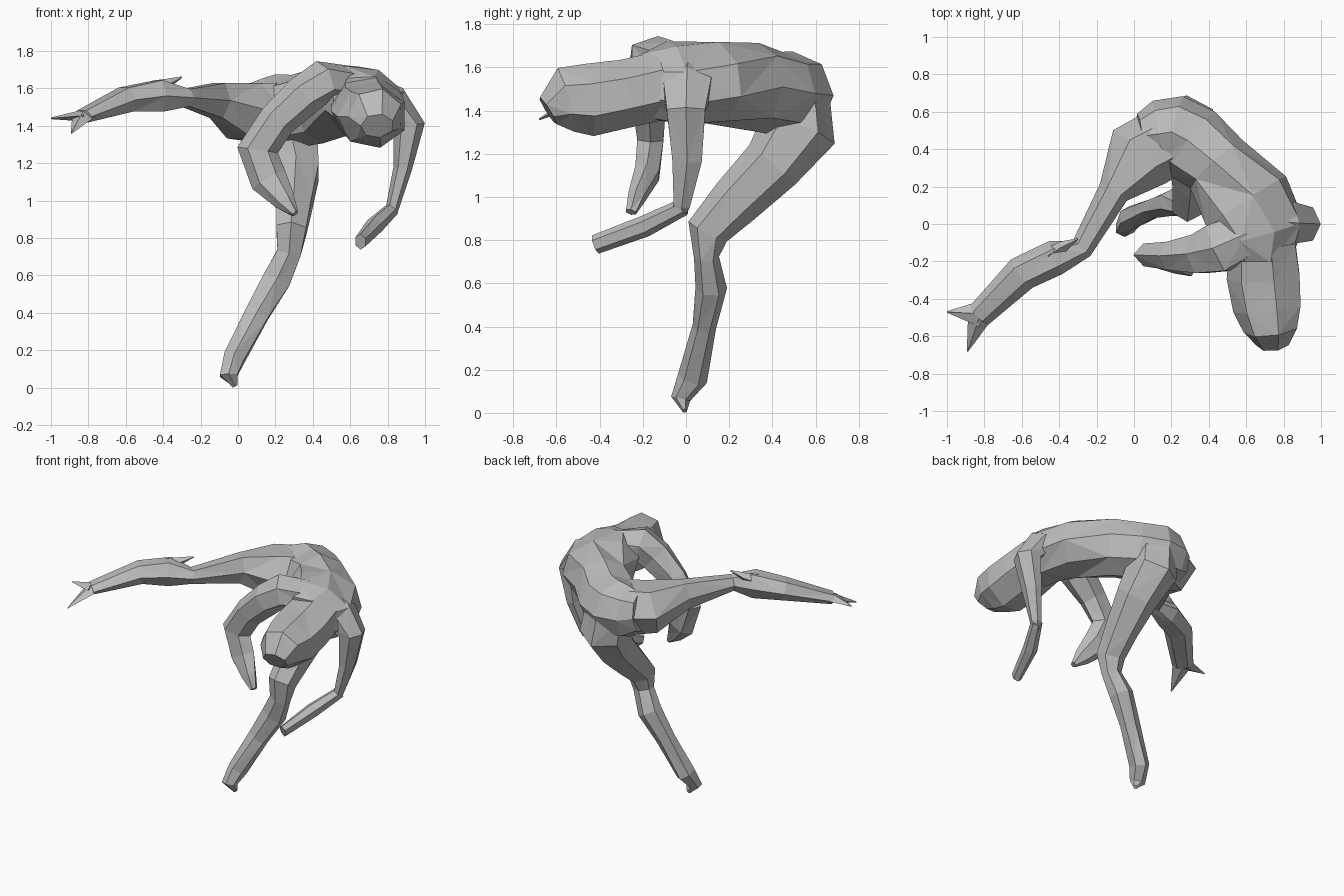
import bpy
import bmesh
import math
from mathutils import Vector

default_cube = bpy.data.objects.get("Cube")
if default_cube:
    bpy.data.objects.remove(default_cube, do_unlink=True)

# One plain grey for the whole figure
grey = bpy.data.materials.new("stone_grey")
grey.use_nodes = True
grey_colour = (0.5, 0.5, 0.5, 1)
grey.diffuse_color = grey_colour
for node in grey.node_tree.nodes:
    if node.type == "BSDF_PRINCIPLED":
        node.inputs["Base Color"].default_value = grey_colour

AXIS_X = Vector((1, 0, 0))
AXIS_Y = Vector((0, 1, 0))
AXIS_Z = Vector((0, 0, 1))


def loft(name, reference, rings, sides=6):
    """Faceted limb through rings of (x, y, z, width, height, optional roll)."""
    mesh_builder = bmesh.new()
    centres = [Vector(ring[:3]) for ring in rings]
    last = len(rings) - 1
    loops = []
    for index, ring in enumerate(rings):
        before = centres[max(index - 1, 0)]
        after = centres[min(index + 1, last)]
        tangent = (after - before).normalized()
        side = tangent.cross(reference).normalized()
        upward = side.cross(tangent)
        roll = ring[5] if len(ring) > 5 else 0
        across = side * math.cos(roll) + upward * math.sin(roll)
        along = upward * math.cos(roll) - side * math.sin(roll)
        loop = []
        for step in range(sides):
            angle = math.tau * step / sides
            offset = across * ring[3] * math.cos(angle)
            offset += along * ring[4] * math.sin(angle) * 1.08
            loop.append(mesh_builder.verts.new(centres[index] + offset))
        loops.append(loop)

    # Triangulated skin with alternating diagonals
    for row, (lower, upper) in enumerate(zip(loops, loops[1:])):
        for step in range(sides):
            following = (step + 1) % sides
            a, b = lower[step], lower[following]
            c, d = upper[following], upper[step]
            if (row + step) % 2:
                triangles = ((a, b, c), (a, c, d))
            else:
                triangles = ((a, b, d), (b, c, d))
            for triangle in triangles:
                mesh_builder.faces.new(triangle)
    mesh_builder.faces.new(loops[0])
    mesh_builder.faces.new(loops[-1])
    bmesh.ops.recalc_face_normals(mesh_builder, faces=mesh_builder.faces[:])

    mesh = bpy.data.meshes.new(name)
    mesh_builder.to_mesh(mesh)
    mesh_builder.free()
    mesh.materials.append(grey)
    part = bpy.data.objects.new(name, mesh)
    bpy.context.collection.objects.link(part)
    return part


# Trunk curving from the pelvis to the tilted shoulders
loft("torso", AXIS_Z, [
    (.03, .47, 1.48, .12, .13),
    (.12, .48, 1.47, .18, .17),
    (.21, .49, 1.47, .2, .19),
    (.31, .43, 1.48, .21, .18),
    (.44, .32, 1.51, .19, .19),
    (.6, .12, 1.53, .26, .18, .25),
    (.68, -.05, 1.53, .26, .17, .4),
    (.68, -.18, 1.51, .18, .15, .3),
], sides=8)

# Hanging head with a blunt crown
loft("head", AXIS_Z, [
    (.69, -.1, 1.52, .19, .15),
    (.7, -.28, 1.48, .205, .15),
    (.72, -.45, 1.45, .19, .16),
    (.735, -.56, 1.45, .15, .145),
    (.745, -.64, 1.4, .09, .07),
], sides=7)

# Standing leg from pointed foot to hip
loft("standing_leg", AXIS_X, [
    (-.015, -.005, .01, .012, .015),
    (-.05, -.025, .065, .045, .05),
    (-.02, .03, .16, .07, .06),
    (.105, .085, .4, .055, .068),
    (.208, .117, .58, .073, .08),
    (.272, .095, .72, .058, .068),
    (.285, .1, .84, .1, .085),
    (.3, .23, .98, .12, .1),
    (.31, .4, 1.15, .14, .13),
    (.28, .52, 1.31, .18, .155),
    (.25, .52, 1.47, .145, .15),
])

# Raised leg reaching sideways
loft("raised_leg", AXIS_Z, [
    (.15, .43, 1.47, .19, .17),
    (.03, .36, 1.48, .2, .16),
    (-.11, .17, 1.535, .085, .1),
    (-.28, -.13, 1.55, .062, .05),
    (-.42, -.18, 1.56, .095, .09),
    (-.6, -.265, 1.54, .095, .07),
    (-.83, -.49, 1.45, .07, .035),
])
loft("raised_kneecap", AXIS_Z, [
    (-.45, -.165, 1.6, .04, .04),
    (-.38, -.12, 1.625, .03, .025),
    (-.3, -.08, 1.66, .004, .004),
], sides=4)

# Forked end of the raised foot
ankle = (-.82, -.48, 1.455, .07, .03)
for part_name, tip in (
    ("raised_toes", (-1, -.47, 1.44)),
    ("raised_heel", (-.89, -.68, 1.36)),
):
    loft(part_name, AXIS_Z, [ankle, tip + (.004, .004)], sides=4)

# Arm folded in front of the body
loft("right_arm", AXIS_Y, [
    (.6, -.05, 1.63, .09, .12),
    (.45, -.13, 1.635, .115, .14),
    (.35, -.16, 1.56, .11, .11),
    (.21, -.17, 1.43, .1, .08),
    (.105, -.165, 1.27, .11, .065),
    (.165, -.18, 1.11, .1, .06),
    (.25, -.23, 1.0, .06, .04),
    (.305, -.255, .93, .02, .025),
])

# Lower shoulder and upper arm in one sweep
loft("left_upper_arm", AXIS_Y, [
    (.68, .02, 1.56, .12, .13),
    (.82, .005, 1.51, .11, .12),
    (.915, 0, 1.4, .085, .095),
    (.88, .005, 1.17, .05, .073),
    (.825, -.02, .96, .035, .04),
    (.81, -.035, .92, .025, .03),
])

# Forearm reaching forward from the elbow
loft("left_forearm", AXIS_X, [
    (.825, -.01, .955, .04, .035),
    (.73, -.19, .865, .05, .045),
    (.655, -.42, .78, .045, .03),
])
